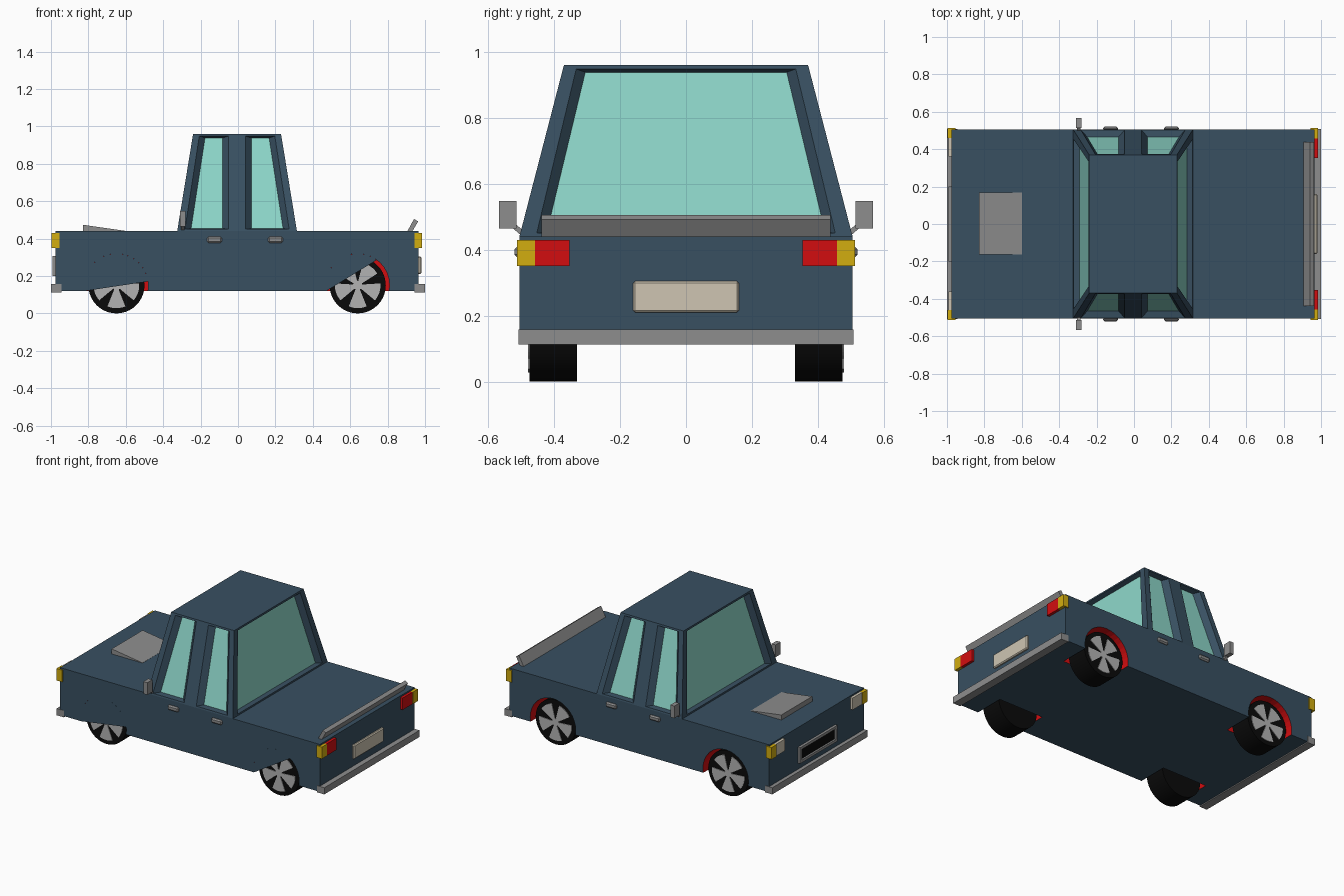
import bpy, bmesh, math
from mathutils import Vector

if "Cube" in bpy.data.objects:
    bpy.data.objects.remove(bpy.data.objects["Cube"])


def mat(name, r, g, b):
    m = bpy.data.materials.new(name)
    m.diffuse_color = (r, g, b, 1)
    m.use_nodes = True
    m.node_tree.nodes["Principled BSDF"].inputs["Base Color"].default_value = m.diffuse_color
    return m


BLUE = mat("body_blue", 0.04, 0.08, 0.12)
GLASS = mat("glass_teal", 0.27, 0.68, 0.59)
RED = mat("red", 0.65, 0.004, 0.005)
YELLOW = mat("amber", 0.65, 0.42, 0.005)
CREAM = mat("cream", 0.62, 0.56, 0.45)
GREY = mat("trim_grey", 0.27, 0.27, 0.27)
BLACK = mat("tyre_black", 0.003, 0.003, 0.003)
SILVER = mat("hub_silver", 0.45, 0.45, 0.45)


def finish(bm, name, *mats):
    bmesh.ops.remove_doubles(bm, verts=bm.verts, dist=1e-5)
    bmesh.ops.recalc_face_normals(bm, faces=bm.faces)
    me = bpy.data.meshes.new(name)
    bm.to_mesh(me)
    bm.free()
    for m in mats:
        me.materials.append(m)
    ob = bpy.data.objects.new(name, me)
    bpy.context.collection.objects.link(ob)
    return ob


def box(name, x0, x1, y0, y1, z0, z1, m, bevel=0):
    bm = bmesh.new()
    bmesh.ops.create_cube(bm, size=1)
    for v in bm.verts:
        v.co = Vector(((x0 + x1) / 2 + v.co.x * (x1 - x0),
                       (y0 + y1) / 2 + v.co.y * (y1 - y0),
                       (z0 + z1) / 2 + v.co.z * (z1 - z0)))
    if bevel:
        bmesh.ops.bevel(bm, geom=list(bm.edges), offset=bevel, segments=1, affect='EDGES')
    return finish(bm, name, m)


def prism(name, pts, y0, y1, m):
    """Extrude an x/z outline along y."""
    bm = bmesh.new()
    f = bm.faces.new([bm.verts.new((x, y0, z)) for x, z in pts])
    ext = bmesh.ops.extrude_face_region(bm, geom=[f])
    bmesh.ops.translate(bm, vec=(0, y1 - y0, 0),
                        verts=[v for v in ext["geom"] if isinstance(v, bmesh.types.BMVert)])
    return finish(bm, name, m)


def arc(cx, cz, r, a0, a1, n):
    return [(cx + r * math.cos(math.radians(a0 + (a1 - a0) * i / n)),
             cz + r * math.sin(math.radians(a0 + (a1 - a0) * i / n))) for i in range(n + 1)]


AXLES = {"front": -0.65, "rear": 0.64}

# Lower body with red-lined wheel arches
body = box("lower_body", -0.975, 0.965, -0.505, 0.505, 0.12, 0.44, BLUE)
body.data.materials.append(RED)
for ax in AXLES.values():
    for s in (-1, 1):
        cut = prism("arch_cutter", arc(ax, 0.15, 0.17, 0, 360, 32)[:-1], s * 0.30, s * 0.60, RED)
        cut.hide_render = True
        mod = body.modifiers.new("arch", 'BOOLEAN')
        mod.operation = 'DIFFERENCE'
        mod.solver = 'EXACT'
        mod.material_mode = 'TRANSFER'
        mod.object = cut
        bpy.context.view_layer.objects.active = body
        bpy.ops.object.modifier_apply(modifier=mod.name)
        bpy.data.objects.remove(cut)

# Slanted skirts that partly cover the arches on the -y side
prism("front_skirt", [(-0.817, 0.12)] + arc(-0.65, 0.15, 0.17, 7, 180, 16), -0.505, -0.502, BLUE)
prism("rear_skirt", [(0.473, 0.12)] + arc(0.64, 0.15, 0.17, 53, 180, 12), -0.505, -0.502, BLUE)

# Cabin: four slanted window panels and a roof
Z0, Z1 = 0.44, 0.96
ROWS = (Z0, 0.45, 0.948, Z1)


def lerp(pair, z):
    return pair[0] + (pair[1] - pair[0]) * (z - Z0) / (Z1 - Z0)


def panel(bm, cols, windows, depth_axis, depth, inset, inward):
    """cols: (bottom, top) positions across; depth: (bottom, top) plane position."""
    def place(c, z, off=0.0, push=0.0):
        a, d = lerp(c, z) + off, lerp(depth, z) + push
        return (a, d, z) if depth_axis == 'y' else (d, a, z)

    def face(pts, mi=0):
        bm.faces.new([bm.verts.new(p) for p in pts]).material_index = mi

    for r in range(3):
        za, zb = ROWS[r], ROWS[r + 1]
        for i in range(len(cols) - 1):
            a, b = cols[i], cols[i + 1]
            rim = [place(a, za), place(b, za), place(b, zb), place(a, zb)]
            if r == 1 and i in windows:
                pane = [place(a, za + .004, inset, inward), place(b, za + .004, -inset, inward),
                        place(b, zb - .01, -inset, inward), place(a, zb - .01, inset, inward)]
                for k in range(4):
                    n = (k + 1) % 4
                    face([rim[k], rim[n], pane[n], pane[k]])
                face(pane, 1)
            else:
                face(rim)


FRONT, BACK, SIDE = (-0.325, -0.24), (0.315, 0.23), (0.505, 0.37)
neg = lambda p: (-p[0], -p[1])
bm = bmesh.new()
side_cols = [FRONT, (-0.285, -0.205), (-0.05, -0.05), (0.04, 0.04), (0.275, 0.195), BACK]
end_cols = [neg(SIDE), (-0.455, -0.33), (0.455, 0.33), SIDE]
panel(bm, side_cols, (1, 3), 'y', SIDE, 0.032, -0.035)
panel(bm, side_cols, (1, 3), 'y', neg(SIDE), 0.032, 0.035)
panel(bm, end_cols, (1,), 'x', FRONT, 0.03, 0.03)
panel(bm, end_cols, (1,), 'x', BACK, 0.03, -0.03)
bm.faces.new([bm.verts.new(p) for p in ((FRONT[1], -SIDE[1], Z1), (BACK[1], -SIDE[1], Z1),
                                        (BACK[1], SIDE[1], Z1), (FRONT[1], SIDE[1], Z1))])
finish(bm, "cabin", BLUE, GLASS)

# Wheels with five-bladed hubs
for place_name, ax in AXLES.items():
    for s, side in ((-1, "right"), (1, "left")):
        tyre = prism(f"{place_name}_{side}_tyre", arc(ax, 0.15, 0.15, 0, 360, 40)[:-1],
                     s * 0.33, s * 0.475, BLACK)
        bpy.ops.object.select_all(action='DESELECT')
        tyre.select_set(True)
        bpy.context.view_layer.objects.active = tyre
        bpy.ops.object.shade_smooth_by_angle(angle=math.radians(35))
        for k in range(5):
            mid = 270 + 72 * k
            prism(f"{place_name}_{side}_hub_blade",
                  arc(ax, 0.15, 0.02, mid + 30, mid - 30, 2) + arc(ax, 0.15, 0.122, mid - 23, mid + 23, 8),
                  s * 0.474, s * 0.479, SILVER)
        prism(f"{place_name}_{side}_hub_cap", arc(ax, 0.15, 0.025, 0, 360, 16)[:-1],
              s * 0.474, s * 0.479, SILVER)

# Bumpers
box("front_bumper", -1.0, -0.945, -0.508, 0.508, 0.113, 0.158, GREY)
box("rear_bumper", 0.945, 1.0, -0.508, 0.508, 0.113, 0.158, GREY)

# Lamps, handles and mirrors on both sides
for s, side in ((-1, "right"), (1, "left")):
    def pair(name, x0, x1, ya, yb, z0, z1, m, bevel=0):
        box(f"{side}_{name}", x0, x1, min(s * ya, s * yb), max(s * ya, s * yb), z0, z1, m, bevel)
    pair("front_indicator", -0.998, -0.955, 0.46, 0.512, 0.35, 0.43, YELLOW)
    pair("rear_indicator", 0.945, 0.985, 0.458, 0.512, 0.35, 0.43, YELLOW)
    pair("headlamp", -0.993, -0.97, 0.36, 0.46, 0.35, 0.43, CREAM)
    pair("tail_lamp", 0.96, 0.983, 0.353, 0.458, 0.35, 0.43, RED)
    pair("front_handle", -0.165, -0.085, 0.50, 0.52, 0.377, 0.41, GREY, 0.008)
    pair("rear_handle", 0.16, 0.24, 0.50, 0.52, 0.377, 0.41, GREY, 0.008)
    pair("mirror", -0.31, -0.28, 0.514, 0.567, 0.465, 0.547, GREY)
    # Mirror stem: slanted bar from the door sill
    bm = bmesh.new()
    bmesh.ops.create_cube(bm, size=1)
    for v in bm.verts:
        up = v.co.y > 0
        v.co = Vector((-0.295 + v.co.x * 0.02, s * (0.525 if up else 0.49),
                       (0.475 if up else 0.445) + v.co.z * 0.02))
    finish(bm, f"{side}_mirror_stem", GREY)

# Front grille: grey frame around a black plate
box("grille_frame_top", -0.992, -0.97, -0.2, 0.2, 0.29, 0.308, GREY)
box("grille_frame_bottom", -0.992, -0.97, -0.2, 0.2, 0.2, 0.218, GREY)
for s in (-1, 1):
    box("grille_frame_end", -0.992, -0.97, s * 0.191 - 0.009, s * 0.191 + 0.009, 0.218, 0.29, GREY)
box("grille", -0.98, -0.972, -0.185, 0.185, 0.215, 0.293, BLACK)

# Rear plate, bonnet scoop and tail spoiler
box("rear_plate", 0.96, 0.98, -0.16, 0.16, 0.21, 0.305, CREAM, 0.006)
prism("bonnet_scoop", [(-0.83, 0.438), (-0.83, 0.474), (-0.60, 0.441), (-0.60, 0.438)],
      -0.162, 0.168, GREY)
prism("spoiler", [(0.905, 0.438), (0.932, 0.438), (0.963, 0.492), (0.941, 0.505)],
      -0.438, 0.438, GREY)
